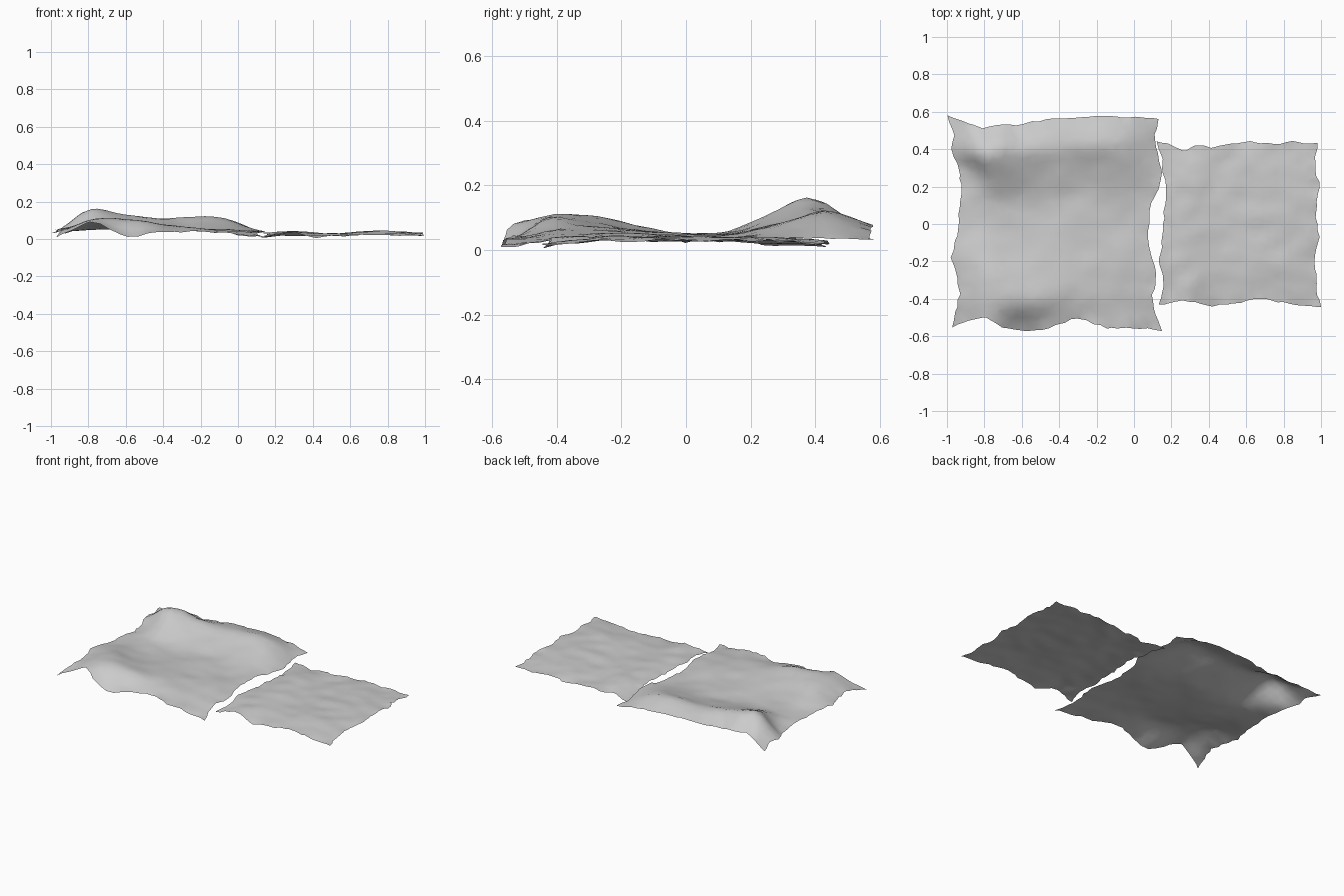
import bpy
import bmesh
import random
from mathutils import Vector, noise

random.seed(4)
if "Cube" in bpy.data.objects:
    bpy.data.objects.remove(bpy.data.objects["Cube"])

stone = bpy.data.materials.new("pale grey ground")
stone.use_nodes = True
GREY = (0.6, 0.6, 0.6, 1)
stone.diffuse_color = GREY
stone.node_tree.nodes["Principled BSDF"].inputs["Base Color"].default_value = GREY


def locate(values, t):
    """Index of the segment holding t and the position inside it."""
    s = t * (len(values) - 1)
    i = min(int(s), len(values) - 2)
    return i, s - i


def ragged(values, t):
    i, f = locate(values, t)
    return (values[i] * (1 - f) + values[i + 1] * f) / 100


def smooth(values, t):
    """Catmull-Rom interpolation through evenly spaced values."""
    i, f = locate(values, t)
    b, c = values[i], values[i + 1]
    a = values[max(i - 1, 0)]
    d = values[min(i + 2, len(values) - 1)]
    return b + f / 2 * (c - a + f * (2*a - 5*b + 4*c - d + f * (3*(b - c) + d - a)))


def ground_sheet(name, cols, rows, left, right, front, back, heights, rough):
    """Thin relief sheet bounded by four ragged edges; sizes in hundredths."""
    bm = bmesh.new()
    grid = []
    for r in range(rows + 1):
        line = []
        for c in range(cols + 1):
            edge = r in (0, rows) or c in (0, cols)
            u, v = c / cols, r / rows
            if 0 < c < cols:
                u += random.uniform(-0.3, 0.3) / cols
            if 0 < r < rows:
                v += random.uniform(-0.3, 0.3) / rows
            x = ragged(left, v) * (1 - u) + ragged(right, v) * u
            y = ragged(front, u) * (1 - v) + ragged(back, u) * v
            z = smooth([smooth(row, u) for row in heights], v) / 100
            z += rough * noise.noise(Vector((x, y * 1.3, 0)) * 9)
            if edge:
                x += random.uniform(-0.005, 0.005)
                y += random.uniform(-0.005, 0.005)
                z += random.uniform(-0.006, 0.004)
            line.append(bm.verts.new((max(-1, min(1, x)), y, max(0, z))))
        grid.append(line)
    for r in range(rows):
        for c in range(cols):
            bm.faces.new((grid[r][c], grid[r][c + 1],
                          grid[r + 1][c + 1], grid[r + 1][c]))
    bmesh.ops.triangulate(bm, faces=bm.faces[:], quad_method='SHORT_EDGE')
    mesh = bpy.data.meshes.new(name)
    bm.to_mesh(mesh)
    bm.free()
    mesh.materials.append(stone)
    obj = bpy.data.objects.new(name, mesh)
    bpy.context.collection.objects.link(obj)
    bpy.context.view_layer.objects.active = obj
    bpy.ops.object.select_all(action='DESELECT')
    obj.select_set(True)
    bpy.ops.object.shade_smooth_by_angle(angle=0.5)


# Large sheet with a ridge along the back and a lower one along the front
ground_sheet(
    "large_ground_sheet", 30, 30,
    left=[-97, -95, -93, -95, -98, -95, -94, -93, -92, -94, -98, -96, -100],
    right=[15, 11, 10, 12, 10, 8, 8, 8, 13, 15, 13, 11, 13],
    front=[-55, -51, -50, -56, -57, -57, -54, -50, -53, -56, -55, -56, -57],
    back=[58, 55, 51, 54, 53, 55, 56, 57, 57, 58, 57, 57, 56],
    heights=[
        (1, 9, 1, 4, 4, 3, 1),
        (5, 11, 10, 8, 6, 4, 3),
        (5, 10, 9, 7, 6, 5, 4),
        (5, 7, 6, 6, 5, 5, 4),
        (4, 5, 5, 5, 5, 4, 4),
        (4, 6, 5, 5, 5, 5, 4),
        (3, 11, 9, 8, 8, 8, 4),
        (5, 16, 13, 11, 12, 11, 4),
        (3, 8, 7, 8, 8, 7, 4)],
    rough=0.005)

# Small, nearly flat sheet
ground_sheet(
    "small_ground_sheet", 26, 26,
    left=[13, 15, 16, 13, 15, 15, 16, 16, 17, 17, 15, 15, 12],
    right=[100, 98, 98, 96, 97, 99, 98, 97, 98, 99, 97, 97, 98],
    front=[-43, -42, -41, -42, -44, -43, -42, -40, -40, -42, -43, -44, -44],
    back=[44, 43, 39, 42, 41, 42, 43, 44, 43, 43, 44, 43, 43],
    heights=[
        (1, 4, 1, 2, 2, 2, 2),
        (3, 4, 3, 3, 4, 4, 3),
        (3, 4, 3, 3, 4, 4, 3),
        (3, 4, 3, 3, 4, 4, 3),
        (2, 4, 2, 3, 4, 3, 3),
        (1, 2, 2, 2, 3, 2, 2)],
    rough=0.007)
